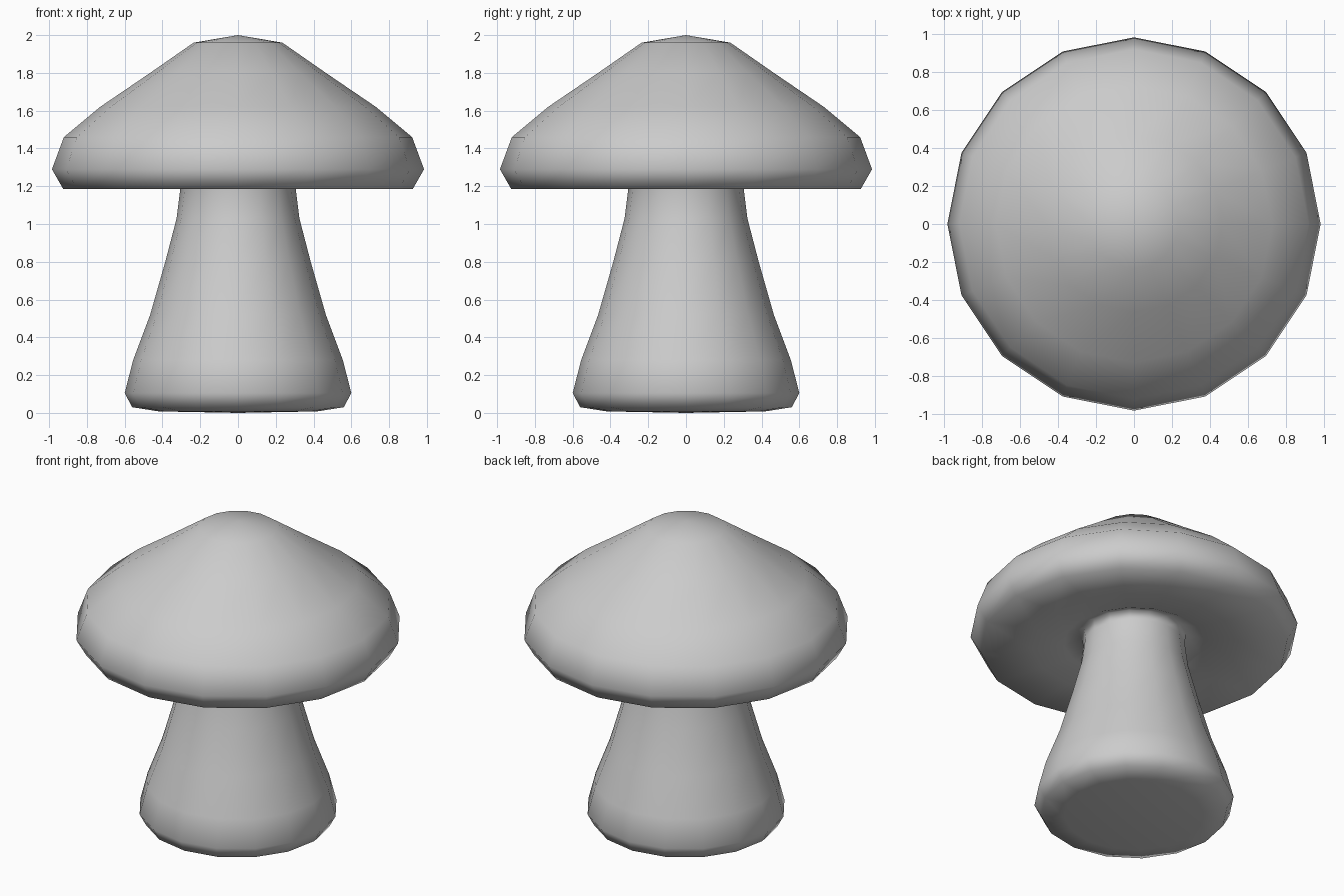
import bpy, bmesh
from math import pi, cos, sin

if "Cube" in bpy.data.objects:
    bpy.data.objects.remove(bpy.data.objects["Cube"])

SIDES = 16

# Outline (radius, height) from base centre, up the stem, under the cap, to the tip
profile = [
    (0, 0), (0.42, 0.008), (0.56, 0.03), (0.60, 0.105), (0.555, 0.28),
    (0.465, 0.52), (0.385, 0.80), (0.325, 1.03), (0.305, 1.19), (0.315, 1.25),
    (0.42, 1.205), (0.62, 1.19), (0.925, 1.185), (0.985, 1.29), (0.922, 1.46),
    (0.73, 1.62), (0.465, 1.80), (0.235, 1.96), (0, 2.0),
]


def lathe(name, outline):
    bm = bmesh.new()
    rings = []
    for r, z in outline:
        count = SIDES if r else 1
        rings.append([bm.verts.new((r * cos(2 * pi * i / SIDES),
                                    r * sin(2 * pi * i / SIDES), z))
                      for i in range(count)])
    for a, b in zip(rings, rings[1:]):
        for i in range(SIDES):
            j = (i + 1) % SIDES
            if len(a) == 1:
                bm.faces.new((a[0], b[j], b[i]))
            elif len(b) == 1:
                bm.faces.new((a[i], a[j], b[0]))
            else:
                bm.faces.new((a[i], a[j], b[j], b[i]))
    bmesh.ops.recalc_face_normals(bm, faces=bm.faces)
    for f in bm.faces:
        f.smooth = True
    mesh = bpy.data.meshes.new(name)
    bm.to_mesh(mesh)
    bm.free()
    obj = bpy.data.objects.new(name, mesh)
    bpy.context.collection.objects.link(obj)
    return obj


# Stem and cap are one continuous smooth surface
lathe("mushroom", profile)
